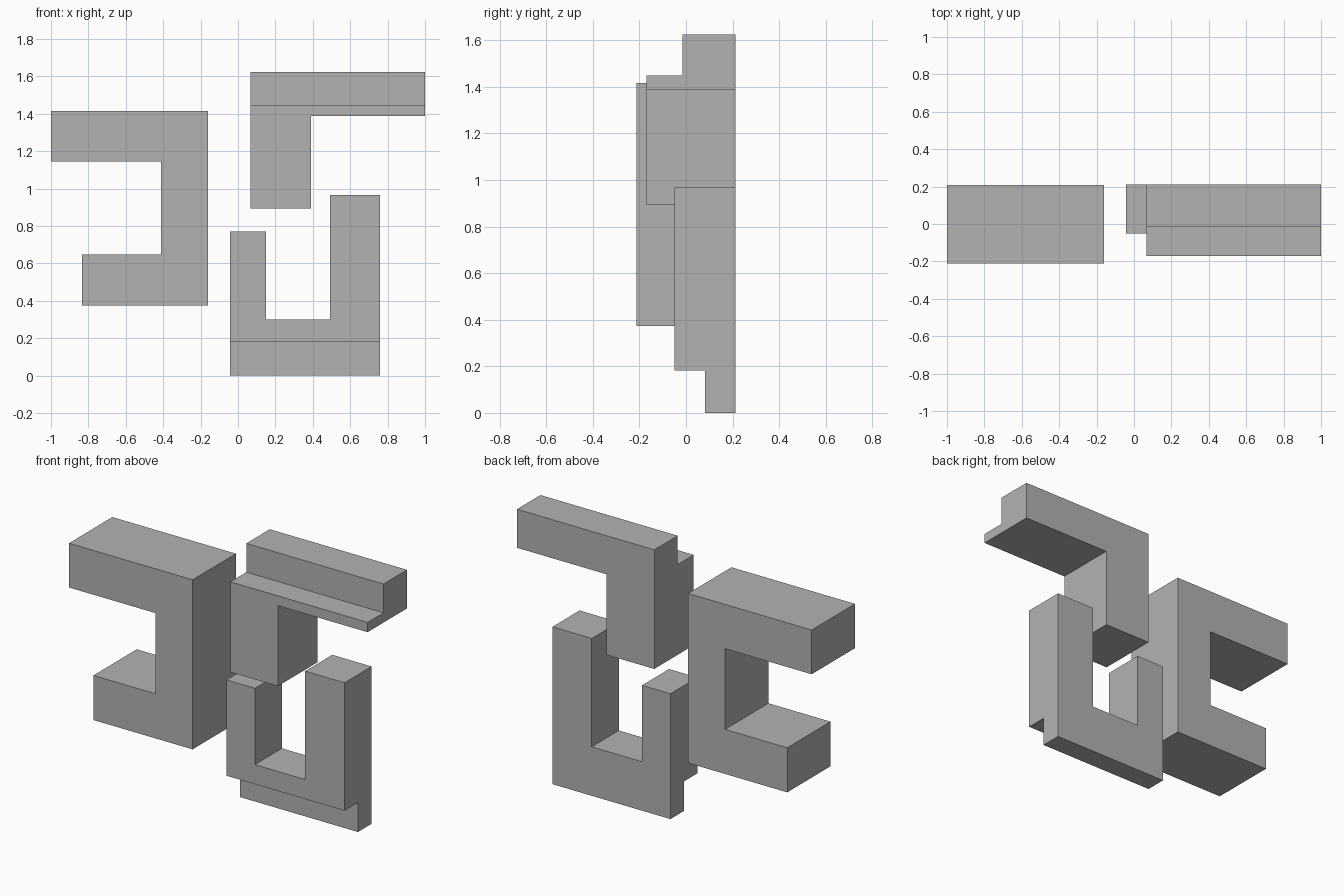
import bpy
import bmesh

cube = bpy.data.objects.get("Cube")
if cube:
    bpy.data.objects.remove(cube, do_unlink=True)

grey = bpy.data.materials.new("mid_grey")
grey.use_nodes = True
colour = (0.45, 0.45, 0.45, 1)
grey.diffuse_color = colour
grey.node_tree.nodes["Principled BSDF"].inputs["Base Color"].default_value = colour


def extrude_profile(name, profile, front, back):
    """Solid from an x-z outline, running from front to back along y."""
    bm = bmesh.new()
    face = bm.faces.new([bm.verts.new((x, front, z)) for x, z in profile])
    grown = bmesh.ops.extrude_face_region(bm, geom=[face])["geom"]
    verts = [v for v in grown if isinstance(v, bmesh.types.BMVert)]
    bmesh.ops.translate(bm, verts=verts, vec=(0, back - front, 0))
    bmesh.ops.recalc_face_normals(bm, faces=bm.faces)
    mesh = bpy.data.meshes.new(name)
    bm.to_mesh(mesh)
    bm.free()
    mesh.materials.append(grey)
    obj = bpy.data.objects.new(name, mesh)
    bpy.context.collection.objects.link(obj)
    return obj


def cut_step(obj, low, high, depth):
    """Remove the front of the solid between two heights, back to depth."""
    outline = [(-2, low), (2, low), (2, high), (-2, high)]
    cutter = extrude_profile("step_cutter", outline, -1, depth)
    cutter.hide_render = True
    mod = obj.modifiers.new("step", "BOOLEAN")
    mod.operation = "DIFFERENCE"
    mod.solver = "EXACT"
    mod.object = cutter
    bpy.context.view_layer.objects.active = obj
    bpy.ops.object.modifier_apply(modifier=mod.name)
    bpy.data.objects.remove(cutter, do_unlink=True)


# Deep bracket opening to the side
extrude_profile("side_bracket", [
    (-1, 1.416), (-0.16, 1.416), (-0.16, 0.374), (-0.834, 0.374),
    (-0.834, 0.648), (-0.412, 0.648), (-0.412, 1.144), (-1, 1.144)],
    -0.2125, 0.208)

# Corner bracket with a ledge along its top front edge
corner = extrude_profile("corner_bracket", [
    (0.067, 1.625), (1, 1.625), (1, 1.388), (0.39, 1.388),
    (0.39, 0.893), (0.067, 0.893)],
    -0.17, 0.2125)
cut_step(corner, 1.448, 2, -0.015)

# Upright bracket with uneven arms and a recessed foot
upright = extrude_profile("upright_bracket", [
    (-0.043, 0), (0.759, 0), (0.759, 0.967), (0.492, 0.967),
    (0.492, 0.301), (0.15, 0.301), (0.15, 0.77), (-0.043, 0.77)],
    -0.05, 0.2125)
cut_step(upright, -1, 0.181, 0.081)
